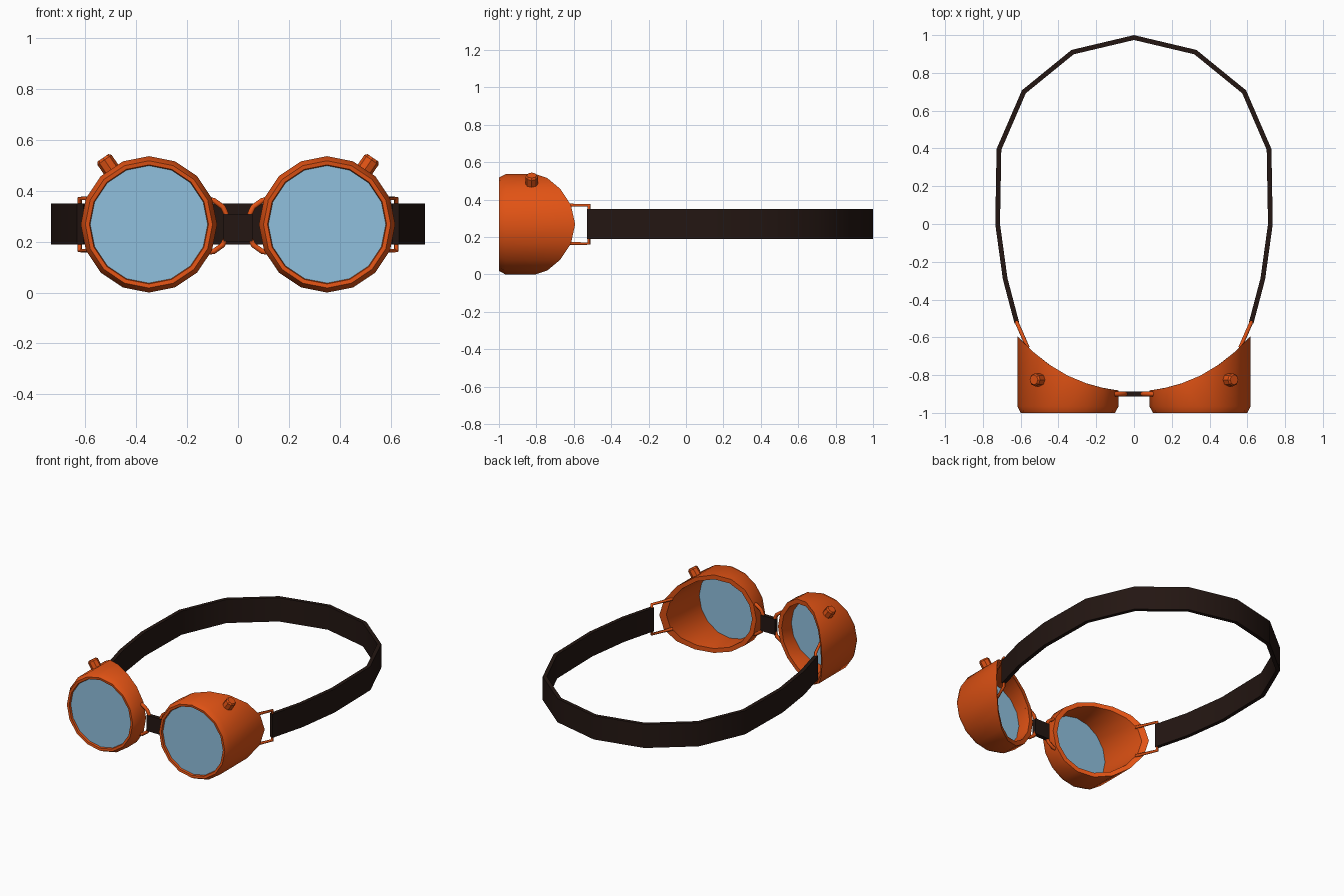
import bpy, bmesh, math
from mathutils import Vector

if "Cube" in bpy.data.objects:
    bpy.data.objects.remove(bpy.data.objects["Cube"])

CX, CZ, R, SIDES = 0.35, 0.268, 0.268, 16


def material(name, rgb):
    m = bpy.data.materials.new(name)
    m.diffuse_color = (*rgb, 1)
    m.use_nodes = True
    m.node_tree.nodes["Principled BSDF"].inputs["Base Color"].default_value = m.diffuse_color
    return m


COPPER = material("orange_metal", (0.75, 0.085, 0.007))
LEATHER = material("dark_leather", (0.017, 0.008, 0.006))
GLASS = material("blue_glass", (0.28, 0.53, 0.73))


def loft(name, rings, mat, closed=False, smooth=True):
    """Skin a list of equal-length point rings; closed joins last to first."""
    bm = bmesh.new()
    vs = [[bm.verts.new(p) for p in ring] for ring in rings]
    n = len(vs[0])
    for k in range(len(vs) if closed else len(vs) - 1):
        a, b = vs[k], vs[(k + 1) % len(vs)]
        for i in range(n):
            j = (i + 1) % n
            bm.faces.new((a[i], a[j], b[j], b[i]))
    if not closed:
        bm.faces.new(vs[0])
        bm.faces.new(vs[-1])
    bmesh.ops.recalc_face_normals(bm, faces=bm.faces)
    me = bpy.data.meshes.new(name)
    bm.to_mesh(me)
    bm.free()
    ob = bpy.data.objects.new(name, me)
    bpy.context.collection.objects.link(ob)
    me.materials.append(mat)
    if smooth:
        bpy.ops.object.select_all(action='DESELECT')
        ob.select_set(True)
        bpy.context.view_layer.objects.active = ob
        bpy.ops.object.shade_smooth_by_angle(angle=math.radians(30))
    return ob


def circle(s, r, depth):
    """Ring of the eyecup on side s; depth gives y as a function of x."""
    pts = []
    for i in range(SIDES):
        a = 2 * math.pi * i / SIDES
        x = CX + r * math.cos(a)
        pts.append((s * x, depth(x), CZ + r * math.sin(a)))
    return pts


def face_curve(x):
    return -0.885 + 0.62 * x ** 2 + 0.38 * x ** 4


def wire(name, pts, radius):
    cu = bpy.data.curves.new(name, 'CURVE')
    cu.dimensions = '3D'
    cu.bevel_depth = radius
    cu.bevel_resolution = 1
    cu.use_fill_caps = True
    sp = cu.splines.new('POLY')
    sp.points.add(len(pts) - 1)
    for p, co in zip(sp.points, pts):
        p.co = (*co, 1)
    cu.materials.append(COPPER)
    ob = bpy.data.objects.new(name, cu)
    bpy.context.collection.objects.link(ob)


for s, side in ((-1, "right"), (1, "left")):
    # eyecup shell with bevelled front rim and face-shaped rear edge
    prof = [(0.23, lambda x: -0.982), (0.234, lambda x: -0.998), (0.25, lambda x: -1.0),
            (R, lambda x: -0.965), (R, face_curve), (0.238, face_curve)]
    loft(side + "_eyecup", [circle(s, r, d) for r, d in prof], COPPER, closed=True)

    # lens
    loft(side + "_lens", [circle(s, 0.232, lambda x, y=y: y) for y in (-0.985, -0.972)], GLASS)

    # vent knob pointing radially outwards
    axis = Vector((s * 0.567, 0, 0.823))
    u, v = Vector((0, 1, 0)), Vector((-axis.z, 0, axis.x))
    base = Vector((s * CX, -0.825, CZ))
    rings = []
    for d, r in ((0.235, 0.034), (0.308, 0.034), (0.318, 0.026)):
        rings.append([base + axis * d + r * (u * math.cos(i * math.pi / 4) + v * math.sin(i * math.pi / 4))
                      for i in range(8)])
    loft(side + "_vent_knob", rings, COPPER, smooth=False)

    # strap buckle wire
    wire(side + "_strap_buckle",
         [(s * 0.562, -0.655, 0.37), (s * 0.622, -0.518, 0.37),
          (s * 0.622, -0.518, 0.165), (s * 0.562, -0.655, 0.165)], 0.01)

    # nose bridge wire loop
    half = [(0.13, 0.105), (0.095, 0.10), (0.06, 0.075), (0.043, 0.04)]
    loop = half + [(x, -z) for x, z in reversed(half)]
    wire(side + "_bridge_loop", [(s * x, -0.9, 0.262 + z) for x, z in loop], 0.012)

# nose bridge leather
loft("bridge_strap", [[(x, y, z) for y, z in ((-0.914, 0.2), (-0.886, 0.2), (-0.886, 0.308), (-0.914, 0.308))]
                      for x in (-0.056, 0.056)], LEATHER, smooth=False)

# head strap swept along half a path and mirrored
half = [(0.62, -0.525), (0.682, -0.29), (0.722, 0.0), (0.715, 0.395), (0.583, 0.70), (0.325, 0.91)]
path = [Vector(p) for p in half + [(0, 0.987)] + [(-x, y) for x, y in reversed(half)]]
rings = []
for i, p in enumerate(path):
    t_in = (p - path[i - 1]).normalized() if i else (path[1] - p).normalized()
    t_out = (path[i + 1] - p).normalized() if i < len(path) - 1 else t_in
    t = (t_in + t_out).normalized()
    n = Vector((t.y, -t.x)) * 0.0125 / t.dot(t_in)
    a, b = p + n, p - n
    rings.append([(a.x, a.y, 0.188), (b.x, b.y, 0.188), (b.x, b.y, 0.35), (a.x, a.y, 0.35)])
loft("head_strap", rings, LEATHER)
